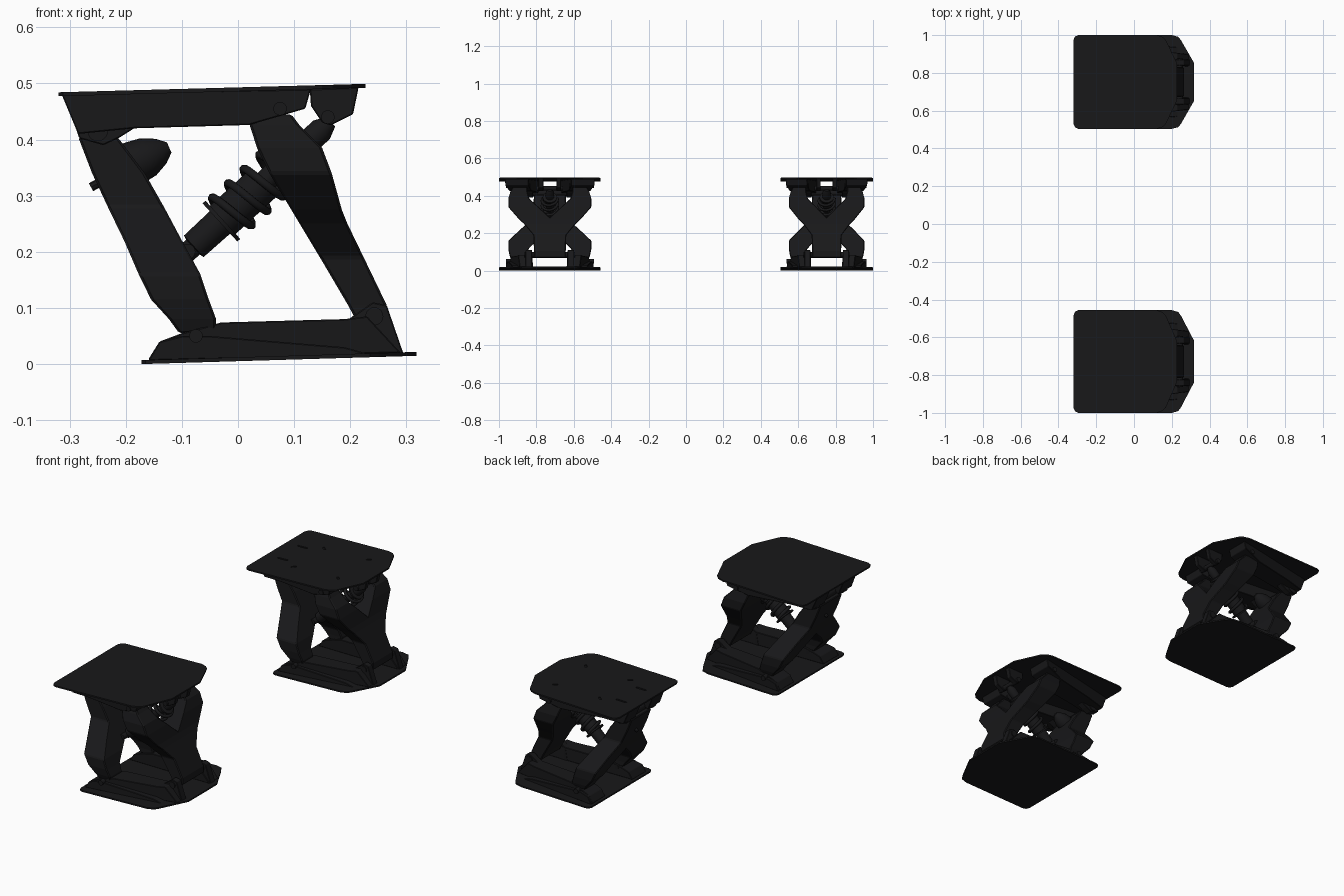
import bpy, bmesh, math
from mathutils import Vector

if "Cube" in bpy.data.objects:
    bpy.data.objects.remove(bpy.data.objects["Cube"])

dark = bpy.data.materials.new("dark_metal")
dark.diffuse_color = (0.009, 0.009, 0.010, 1)
dark.use_nodes = True
dark.node_tree.nodes["Principled BSDF"].inputs["Base Color"].default_value = dark.diffuse_color


def finish(bm, name, bevel=0.0):
    bmesh.ops.recalc_face_normals(bm, faces=bm.faces)
    me = bpy.data.meshes.new(name)
    bm.to_mesh(me)
    bm.free()
    ob = bpy.data.objects.new(name, me)
    bpy.context.collection.objects.link(ob)
    me.materials.append(dark)
    if bevel:
        m = ob.modifiers.new("edge", "BEVEL")
        m.width, m.segments, m.limit_method = bevel, 1, "ANGLE"
    return ob


def loft(bm, rings):
    """Skin a list of equal-length point rings and cap the ends."""
    vs = [[bm.verts.new(p) for p in r] for r in rings]
    n = len(vs[0])
    for a, b in zip(vs, vs[1:]):
        for i in range(n):
            bm.faces.new((a[i], a[(i + 1) % n], b[(i + 1) % n], b[i]))
    bm.faces.new(vs[0])
    bm.faces.new(vs[-1][::-1])


def plate(name, outline, z0, slope, cy, k):
    """Tilted thin plate from one half of its plan outline."""
    pts = outline + [(x, -y) for x, y in reversed(outline)]
    bm = bmesh.new()
    loft(bm, [[(x, cy + y * k, z0 + slope * x + d) for x, y in pts] for d in (-0.0035, 0.0035)])
    return finish(bm, name)


def rail_pair(name, profile, inner, outer, cy, k):
    """Side profile extruded in y; inner and outer give y at both x ends."""
    x0, x1 = min(p[0] for p in profile), max(p[0] for p in profile)
    at = lambda r, x: r[0] + (r[1] - r[0]) * (x - x0) / (x1 - x0)
    bm = bmesh.new()
    for s in (-1, 1):
        loft(bm, [[(x, cy + s * k * at(r, x), z) for x, z in profile] for r in (inner, outer)])
    return finish(bm, name, 0.002)


def link(name, sections, cy, k):
    """Forked link, sections are (z, x0, x1, y0, y1), mirrored in y."""
    bm = bmesh.new()
    for s in (-1, 1):
        loft(bm, [[(x0, cy + s * k * y0, z), (x1, cy + s * k * y0, z),
                   (x1, cy + s * k * y1, z), (x0, cy + s * k * y1, z)]
                  for z, x0, x1, y0, y1 in sections])
    return finish(bm, name, 0.004)


def lathe(name, start, end, profile, sides=20):
    """Turned part along an axis; profile is (distance, radius)."""
    a, b = Vector(start), Vector(end)
    q = (b - a).to_track_quat("Z", "Y")
    bm = bmesh.new()
    loft(bm, [[a + q @ Vector((r * math.cos(t), r * math.sin(t), d))
               for t in [2 * math.pi * i / sides for i in range(sides)]] for d, r in profile])
    ob = finish(bm, name)
    bpy.ops.object.select_all(action="DESELECT")
    ob.select_set(True)
    bpy.context.view_layer.objects.active = ob
    bpy.ops.object.shade_smooth_by_angle(angle=math.radians(35))
    return ob


def pin(name, x, z, y0, y1, r, cy, k):
    """Plain hinge pin from y0 to y1."""
    lathe(name, (x, cy + y0 * k, z), (x, cy + y1 * k, z), [(0, r), (abs(y1 - y0) * k, r)])


def spring(name, a, b, radius, wire, turns):
    a, b = Vector(a), Vector(b)
    q = (b - a).to_track_quat("Z", "Y")
    L = (b - a).length
    cu = bpy.data.curves.new(name, "CURVE")
    cu.dimensions, cu.bevel_depth, cu.bevel_resolution, cu.use_fill_caps = "3D", wire, 2, True
    n = turns * 20
    sp = cu.splines.new("POLY")
    sp.points.add(n)
    for i, p in enumerate(sp.points):
        t = 2 * math.pi * i / 20
        v = a + q @ Vector((radius * math.cos(t), radius * math.sin(t), L * i / n))
        p.co = (*v, 1)
    cu.materials.append(dark)
    bpy.context.collection.objects.link(bpy.data.objects.new(name, cu))


def cut_slots(ob, cy):
    """Mounting slots through the plate: (x, y, length, angle)."""
    bm = bmesh.new()
    for x, y, l, ang in [(-.23, .08, .055, 0), (-.23, -.075, .055, 0), (-.14, .118, .025, -.7),
                         (-.14, -.118, .025, .7), (.1, .125, .025, .8), (.1, -.115, .025, -.8)]:
        c, s = math.cos(ang), math.sin(ang)
        ring = [(u * l / 2, v * .005) for u, v in ((-1, -1), (1, -1), (1, 1), (-1, 1))]
        loft(bm, [[(x + c * u - s * v, cy + y + s * u + c * v, z) for u, v in ring] for z in (.47, .52)])
    cutter = finish(bm, "slot_cutter")
    m = ob.modifiers.new("slots", "BOOLEAN")
    m.operation, m.solver, m.object = "DIFFERENCE", "EXACT", cutter
    bpy.context.view_layer.objects.active = ob
    bpy.ops.object.modifier_apply(modifier="slots")
    bpy.data.objects.remove(cutter)


def unit(tag, cy, k):
    h = 0.272
    # Mounting plates
    top = plate(tag + "_top_plate", [(-.32, .245), (-.312, .264), (-.295, h), (.12, h), (.15, .262), (.168, .245),
                                     (.227, .11)], .4895, .0275, cy, k)
    if tag == "rear":
        cut_slots(top, cy)
    plate(tag + "_bottom_plate", [(-.172, .25), (-.165, .266), (-.15, h), (.2, h), (.235, .262), (.25, .24),
                                  (.318, .11)], .0085, .03, cy, k)
    # Upper frame rails, rear hinge block and damper bracket
    rail_pair(tag + "_upper_rail", [(-.315, .482), (-.285, .41), (-.185, .42), (.02, .426), (.12, .455), (.13, .49)],
              (.05, .115), (.15, .24), cy, k)
    rail_pair(tag + "_upper_hinge", [(-.31, .482), (-.283, .402), (-.24, .39), (-.212, .403), (-.185, .42), (-.16, .484)],
              (.09, .09), (.125, .125), cy, k)
    rail_pair(tag + "_damper_bracket", [(.128, .49), (.13, .46), (.15, .43), (.165, .425), (.205, .445), (.215, .493)],
              (.035, .035), (.06, .06), cy, k)
    # Lower frame rails, side sills and front hinge block
    rail_pair(tag + "_lower_rail", [(-.16, .008), (-.14, .04), (-.1, .055), (-.03, .074), (.19, .08), (.23, .085),
                                    (.29, .02)], (.115, .09), (.225, .16), cy, k)
    rail_pair(tag + "_lower_sill", [(-.16, .006), (-.14, .04), (-.1, .05), (-.05, .05), (.19, .03), (.24, .016)],
              (.2, .14), (.235, .2), cy, k)
    rail_pair(tag + "_lower_hinge", [(.18, .015), (.19, .075), (.24, .11), (.265, .105), (.295, .018)],
              (.095, .095), (.13, .13), cy, k)
    # Forked links: one joined at the top, the other at the bottom
    link(tag + "_back_link", [(.055, -.105, -.04, .12, .205), (.08, -.123, -.039, .12, .215),
                              (.115, -.155, -.052, .115, .222), (.16, -.177, -.067, .07, .222),
                              (.22, -.203, -.1, -.01, .158), (.28, -.232, -.132, -.01, .09),
                              (.34, -.26, -.166, -.01, .088), (.405, -.285, -.215, -.01, .085)], cy, k)
    link(tag + "_front_link", [(.07, .215, .265, -.01, .085), (.105, .196, .265, -.01, .085),
                               (.19, .146, .224, -.01, .088), (.25, .11, .195, -.01, .138),
                               (.275, .095, .185, -.01, .165), (.34, .056, .167, .06, .222),
                               (.385, .034, .15, .11, .222), (.425, .021, .11, .12, .21),
                               (.445, .02, .095, .12, .2)], cy, k)
    # Hinge pins, full width in the middle and stubs on the sides
    pin(tag + "_upper_back_pin", -.25, .415, -.13, .13, .018, cy, k)
    pin(tag + "_lower_front_pin", .243, .085, -.135, .135, .016, cy, k)
    for s, side in ((-1, "a"), (1, "b")):
        pin(f"{tag}_upper_front_pin_{side}", .075, .455, s * .105, s * .235, .012, cy, k)
        pin(f"{tag}_lower_back_pin_{side}", -.075, .05, s * .11, s * .235, .012, cy, k)
    # Rubber bump stop with its fixing bolt
    lathe(tag + "_bump_stop", (-.215, cy, .345), (-.12, cy, .387),
          [(0, .04), (.03, .04), (.06, .036), (.085, .024), (.101, .01)])
    lathe(tag + "_bump_stop_bolt", (-.262, cy, .315), (-.2, cy, .35), [(0, .008), (.06, .008)], 8)
    # Damper body with collars, then its coil spring and end pins
    a, b = Vector((-.095, cy, .195)), Vector((.165, cy, .432))
    lathe(tag + "_damper", a, b,
          [(0, .018), (.02, .018), (.022, .026), (.085, .027), (.085, .046), (.092, .046), (.092, .034), (.19, .034),
           (.19, .02), (.285, .02), (.285, .038), (.293, .038), (.295, .022), (.33, .022), (.352, .012)])
    d = (b - a).normalized()
    spring(tag + "_coil_spring", a + d * .095, a + d * .285, .042, .0075, 5)
    pin(tag + "_damper_lower_pin", -.09, .2, -.05, .05, .014, cy, k)
    pin(tag + "_damper_upper_pin", .16, .44, -.07, .07, .012, cy, k)


unit("front", -0.728, 1.0)
unit("rear", 0.752, 0.912)
